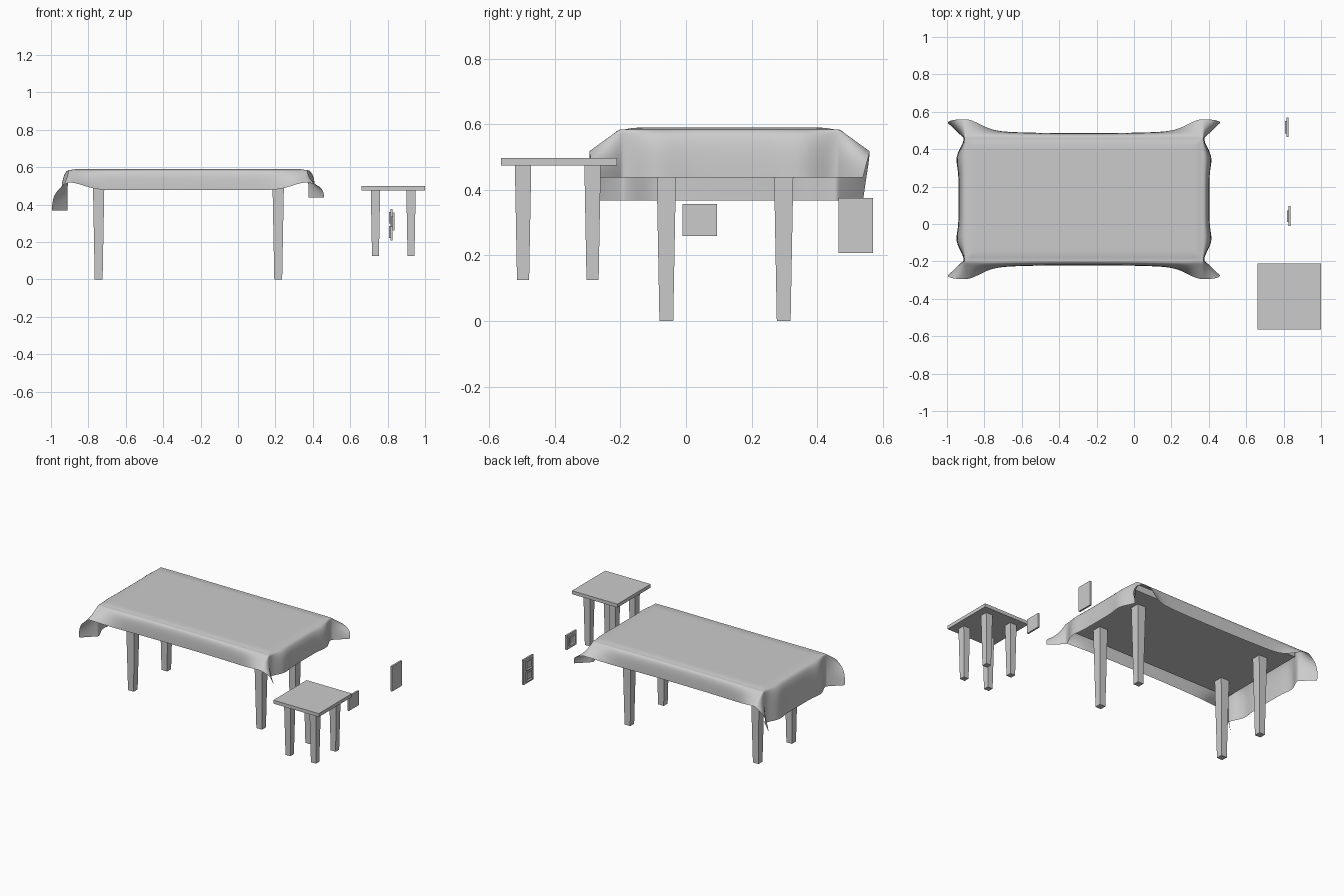
import bpy, bmesh, math
from mathutils import Vector

if "Cube" in bpy.data.objects:
    bpy.data.objects.remove(bpy.data.objects["Cube"])

grey = bpy.data.materials.new("plain grey")
grey.use_nodes = True
grey.diffuse_color = (0.6, 0.6, 0.6, 1)
grey.node_tree.nodes["Principled BSDF"].inputs["Base Color"].default_value = (0.6, 0.6, 0.6, 1)


def add_object(name, bm):
    bmesh.ops.recalc_face_normals(bm, faces=bm.faces)
    mesh = bpy.data.meshes.new(name)
    bm.to_mesh(mesh)
    bm.free()
    mesh.materials.append(grey)
    obj = bpy.data.objects.new(name, mesh)
    bpy.context.collection.objects.link(obj)
    return obj


def box(name, lo, hi, foot=1.0, recess=None):
    """Box between two corners; foot scales the lower end, recess sinks the -x face."""
    lo, hi = Vector(lo), Vector(hi)
    mid, size = (lo + hi) / 2, hi - lo
    bm = bmesh.new()
    bmesh.ops.create_cube(bm, size=1)
    for v in bm.verts:
        k = foot if v.co.z < 0 else 1
        v.co = mid + Vector((v.co.x * size.x * k, v.co.y * size.y * k, v.co.z * size.z))
    if recess:
        face = min(bm.faces, key=lambda f: f.calc_center_median().x)
        bmesh.ops.inset_region(bm, faces=[face], thickness=recess)
        for v in face.verts:
            v.co.x += size.x * 0.7
    return add_object(name, bm)


def legs(prefix, xs, ys, z0, z1, width, foot):
    for x, side in zip(xs, ("right", "left")):
        for y, end in zip(ys, ("front", "back")):
            box(f"{prefix}_leg_{end}_{side}", (x - width / 2, y - width / 2, z0),
                (x + width / 2, y + width / 2, z1), foot)


# Table and stool
X0, X1, Y0, Y1, TOP = -0.905, 0.37, -0.195, 0.46, 0.59
box("table_top", (X0 + 0.01, Y0 + 0.01, 0.535), (X1 - 0.01, Y1 - 0.01, 0.58))
legs("table", (-0.745, 0.215), (-0.06, 0.298), 0, 0.535, 0.062, 0.68)
box("stool_seat", (0.66, -0.565, 0.475), (1.0, -0.21, 0.498))
legs("stool", (0.735, 0.925), (-0.497, -0.285), 0.125, 0.475, 0.05, 0.74)

# Wall plates with recessed blocks on the right-hand face
box("small_wall_plate", (0.825, -0.01, 0.26), (0.837, 0.095, 0.357))
box("small_wall_socket", (0.817, 0.012, 0.28), (0.825, 0.073, 0.337), recess=0.012)
box("large_wall_plate", (0.815, 0.465, 0.207), (0.827, 0.57, 0.376))
for name, z in (("lower", 0.222), ("upper", 0.298)):
    box(f"large_wall_socket_{name}", (0.806, 0.485, z), (0.815, 0.55, z + 0.063), recess=0.012)


# Draped cloth: a sheet whose overhang falls as four flaps and flares at the corners
def samples(lo, hi, count, flap=12):
    """Pairs of position on the top and signed overhang fraction."""
    out = [(lo, -1 + i / flap) for i in range(flap)]
    for i in range(count + 1):
        t = i / count
        ease = t - 0.8 * math.sin(2 * math.pi * t) / (2 * math.pi)
        out.append((lo + (hi - lo) * ease, 0))
    return out + [(hi, (i + 1) / flap) for i in range(flap)]


def near(d, reach):
    return math.exp(-(d / reach) ** 2)


def roll(q):
    return 1 - math.exp(-4 * q)


def drape(x, p, y, q):
    sx, sy = (1 if x > (X0 + X1) / 2 else -1), (1 if y > (Y0 + Y1) / 2 else -1)
    dx, dy = min(x - X0, X1 - x), min(y - Y0, Y1 - y)
    p, q = abs(p), abs(q)
    fall = 0.152 if sx > 0 else 0.222
    ox = oy = drop = 0
    if p and q:
        # flared corner
        bulge = math.sin(p * math.pi / 2)
        ox = 0.006 * roll(p) * (1 - q) + 0.09 * bulge * q
        oy = q * (0.1 - 0.02 * p * p)
        drop = fall * p ** 1.2 * (1 - 0.12 * q * math.sin(p * math.pi)) + 0.072 * q * (1 - p)
    elif q:
        # front and back flaps, lifted towards the corners
        w = near(dx, 0.11)
        oy = (1 - w) * (0.026 + 0.012 * near(dx, 0.3)) * roll(q) + w * 0.1 * q
        drop = (1 - w) * 0.113 * q ** 1.3 + w * 0.072 * q
    elif p:
        # end flaps, pinched at the corners
        w = near(dy, 0.06)
        ox = (1 - w) * (0.034 + 0.012 * near(dy - 0.11, 0.06)) * roll(p) + w * 0.006 * roll(p)
        drop = fall * p ** 1.2
    else:
        # soft edge of the top
        drop = 0.006 * near(min(dx, dy), 0.025)
    return (x + sx * ox, y + sy * oy, TOP - max(drop, 0.006 if p or q else 0))


bm = bmesh.new()
rows = [[bm.verts.new(drape(x, p, y, q)) for x, p in samples(X0, X1, 48)]
        for y, q in samples(Y0, Y1, 32)]
for a, b in zip(rows, rows[1:]):
    for i in range(len(a) - 1):
        bm.faces.new((a[i], a[i + 1], b[i + 1], b[i]))
bmesh.ops.smooth_vert(bm, verts=[v for v in bm.verts if not v.is_boundary], factor=0.5,
                      use_axis_x=True, use_axis_y=True, use_axis_z=True)
cloth = add_object("tablecloth", bm)
for poly in cloth.data.polygons:
    poly.use_smooth = True
if sum(p.normal.z for p in cloth.data.polygons) < 0:
    cloth.data.flip_normals()
